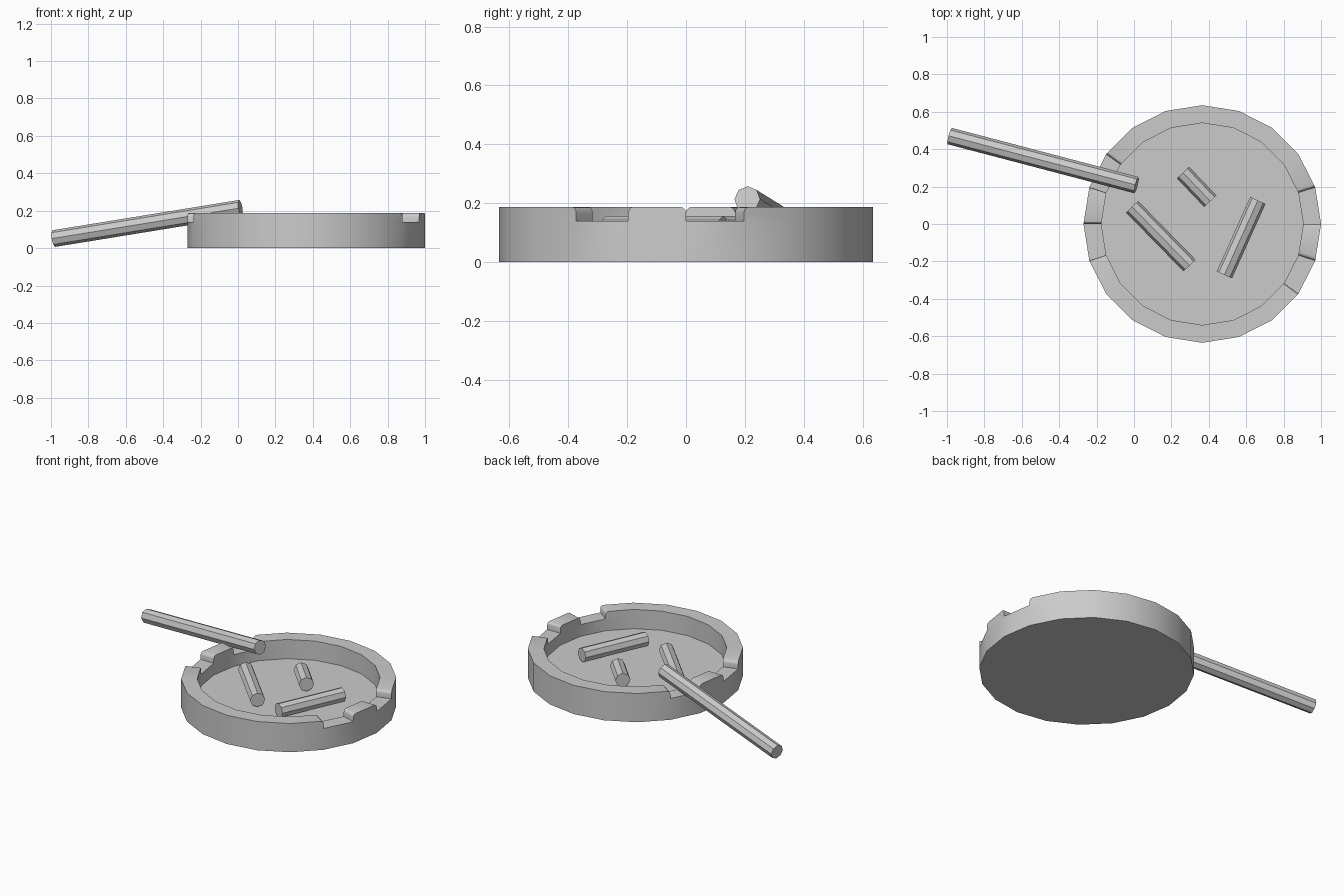
import bpy, bmesh, math
from mathutils import Vector

if "Cube" in bpy.data.objects:
    bpy.data.objects.remove(bpy.data.objects["Cube"])

SIDES = 20
CX = 0.365
R_OUT, R_IN = 0.635, 0.54
FLOOR, NOTCH, RIM = 0.062, 0.139, 0.187
NOTCHED = {0, 8, 10, 18}          # sectors left low as rests


def finish(bm, name):
    bmesh.ops.recalc_face_normals(bm, faces=bm.faces)
    mesh = bpy.data.meshes.new(name)
    bm.to_mesh(mesh)
    bm.free()
    ob = bpy.data.objects.new(name, mesh)
    bpy.context.collection.objects.link(ob)
    bpy.ops.object.select_all(action='DESELECT')
    ob.select_set(True)
    bpy.context.view_layer.objects.active = ob
    bpy.ops.object.shade_smooth_by_angle(angle=math.radians(30))
    return ob


def ring(bm, r, z):
    return [bm.verts.new((CX + r * math.cos(math.tau * i / SIDES),
                          r * math.sin(math.tau * i / SIDES), z))
            for i in range(SIDES)]


def bridge(bm, a, b):
    return [bm.faces.new((a[i], a[(i + 1) % SIDES], b[(i + 1) % SIDES], b[i]))
            for i in range(SIDES)]


# Ashtray: shallow dish with a rim raised everywhere but the notches
bm = bmesh.new()
base, low_out = ring(bm, R_OUT, 0), ring(bm, R_OUT, NOTCH)
low_in, floor = ring(bm, R_IN, NOTCH), ring(bm, R_IN, FLOOR)
bm.faces.new(base[::-1])
bridge(bm, base, low_out)
top = bridge(bm, low_out, low_in)
bridge(bm, low_in, floor)
bm.faces.new(floor)
bmesh.ops.recalc_face_normals(bm, faces=bm.faces)
raised = [f for i, f in enumerate(top) if i not in NOTCHED]
res = bmesh.ops.extrude_face_region(bm, geom=raised)
new_verts = [g for g in res['geom'] if isinstance(g, bmesh.types.BMVert)]
bmesh.ops.translate(bm, vec=(0, 0, RIM - NOTCH), verts=new_verts)
bmesh.ops.delete(bm, geom=[f for f in raised if f.is_valid], context='FACES_ONLY')

# Round the top corners where the rim drops into each notch
bmesh.ops.recalc_face_normals(bm, faces=bm.faces)
bm.normal_update()
corners = []
for e in bm.edges:
    a, b = e.verts
    ra, rb = (math.hypot(v.co.x - CX, v.co.y) for v in (a, b))
    at_top = min(a.co.z, b.co.z) > RIM - 0.001
    if (at_top and abs(ra - rb) > 0.05 and len(e.link_faces) == 2
            and e.calc_face_angle() > 1):
        corners.append(e)
bmesh.ops.bevel(bm, geom=corners, offset=0.02, segments=3, profile=0.5,
                affect='EDGES')
finish(bm, "ashtray_dish")


# Cigarettes: eight-sided rods between two points
def rod(name, start, end, radius=0.045):
    a, b = Vector(start), Vector(end)
    bm = bmesh.new()
    bmesh.ops.create_cone(bm, cap_ends=True, segments=8, radius1=radius,
                          radius2=radius, depth=(b - a).length)
    ob = finish(bm, name)
    ob.data.shade_smooth()
    ob.location = (a + b) / 2
    ob.rotation_euler = (b - a).to_track_quat('Z', 'Y').to_euler()
    bpy.ops.object.shade_smooth_by_angle(angle=math.radians(50))
    return ob


rod("resting_cigarette", (-0.985, 0.47, 0.051), (0.013, 0.208, 0.213))
for name, p, q in (
        ("left_butt", (-0.01, 0.092), (0.297, -0.222)),
        ("back_butt", (0.262, 0.275), (0.408, 0.122)),
        ("right_butt", (0.662, 0.126), (0.483, -0.272))):
    rod(name, (*p, 0.111), (*q, 0.111))
